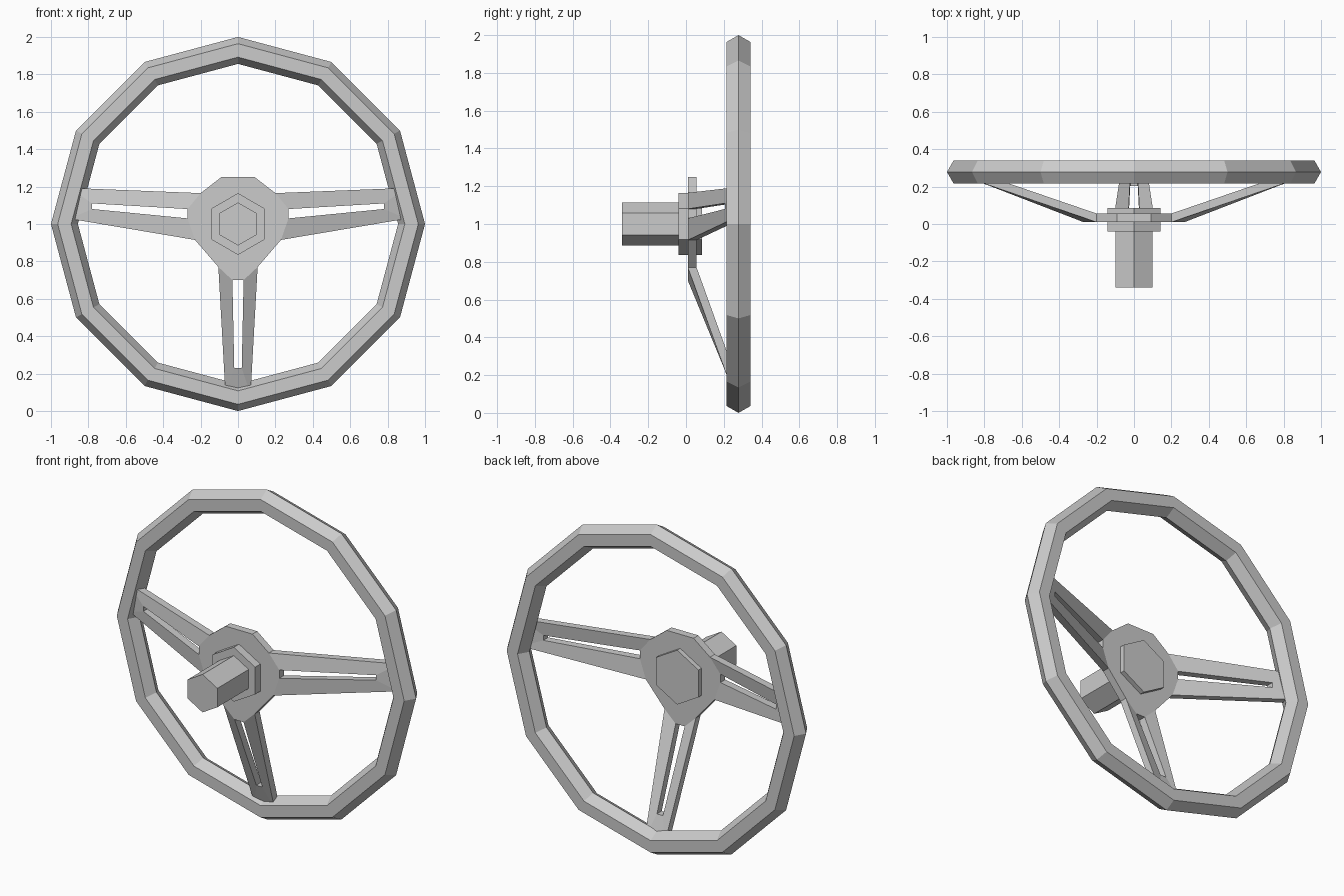
import bpy, bmesh
from math import pi

cube = bpy.data.objects.get("Cube")
if cube:
    bpy.data.objects.remove(cube, do_unlink=True)

grey = bpy.data.materials.new("plain_grey")
grey.use_nodes = True
colour = (0.6, 0.6, 0.6, 1)
grey.diffuse_color = colour
grey.node_tree.nodes["Principled BSDF"].inputs["Base Color"].default_value = colour


def finish(name):
    ob = bpy.context.object
    ob.name = name
    ob.data.materials.append(grey)


def hex_prism(name, radius, y0, y1):
    """Six-sided bar along y with a corner pointing up."""
    bpy.ops.mesh.primitive_cylinder_add(
        vertices=6, radius=radius, depth=y1 - y0,
        location=(0, (y0 + y1) / 2, 1), rotation=(pi / 2, 0, 0))
    finish(name)


# Twelve-sided rim with a hexagonal section
bpy.ops.mesh.primitive_torus_add(
    major_segments=12, minor_segments=6, major_radius=0.928, minor_radius=0.072,
    location=(0, 0.278, 1), rotation=(pi / 2, 0, 0))
finish("rim")

# Column shaft and the nut that holds the hub
hex_prism("column_shaft", 0.115, -0.34, 0.0)
hex_prism("hub_nut", 0.165, -0.04, 0.085)

# Hub plate and slotted spokes, drawn as one folded sheet and thickened
FRONT, THICK = 0.01, 0.046
bm = bmesh.new()


def ring(points):
    return [bm.verts.new(p) for p in points]


def spoke(root, tip):
    """Frame around a slot: root and tip run edge, slot, slot, edge."""
    for i in (0, 2):
        bm.faces.new((root[i], root[i + 1], tip[i + 1], tip[i]))
    end = ring(SPOKE_END)
    bm.faces.new((tip[0], tip[1], end[1], end[0]))


half = [(0.09, 1.25), (0.2, 1.165), (0.27, 1.08), (0.27, 1.03),
        (0.23, 0.915), (0.105, 0.77), (0.03, 0.70)]
right = ring((x, FRONT, z) for x, z in half)
left = ring((-x, FRONT, z) for x, z in half)
bm.faces.new(right + left[::-1])


def slotted_spoke(root, slot, end):
    """root: four hub corners; slot: two outer slot corners; end: two tips."""
    s, e = ring(slot), ring(end)
    bm.faces.new((root[0], root[1], s[0], e[0]))
    bm.faces.new((root[3], e[1], s[1], root[2]))
    bm.faces.new((e[0], s[0], s[1], e[1]))


for side, hub in ((1, right), (-1, left)):
    slotted_spoke(hub[1:5],
                  [(side * 0.78, 0.207, 1.11), (side * 0.78, 0.207, 1.08)],
                  [(side * 0.9, 0.25, 1.193), (side * 0.9, 0.25, 1.028)])
slotted_spoke([right[5], right[6], left[6], left[5]],
              [(0.02, 0.204, 0.23), (-0.02, 0.204, 0.23)],
              [(0.067, 0.255, 0.09), (-0.067, 0.255, 0.09)])

back = bmesh.ops.extrude_face_region(bm, geom=bm.faces[:], use_keep_orig=True)
bmesh.ops.translate(bm, vec=(0, THICK, 0),
                    verts=[g for g in back["geom"] if isinstance(g, bmesh.types.BMVert)])
bmesh.ops.recalc_face_normals(bm, faces=bm.faces[:])
mesh = bpy.data.meshes.new("hub_and_spokes")
bm.to_mesh(mesh)
bm.free()
plate = bpy.data.objects.new("hub_and_spokes", mesh)
bpy.context.collection.objects.link(plate)
mesh.materials.append(grey)
